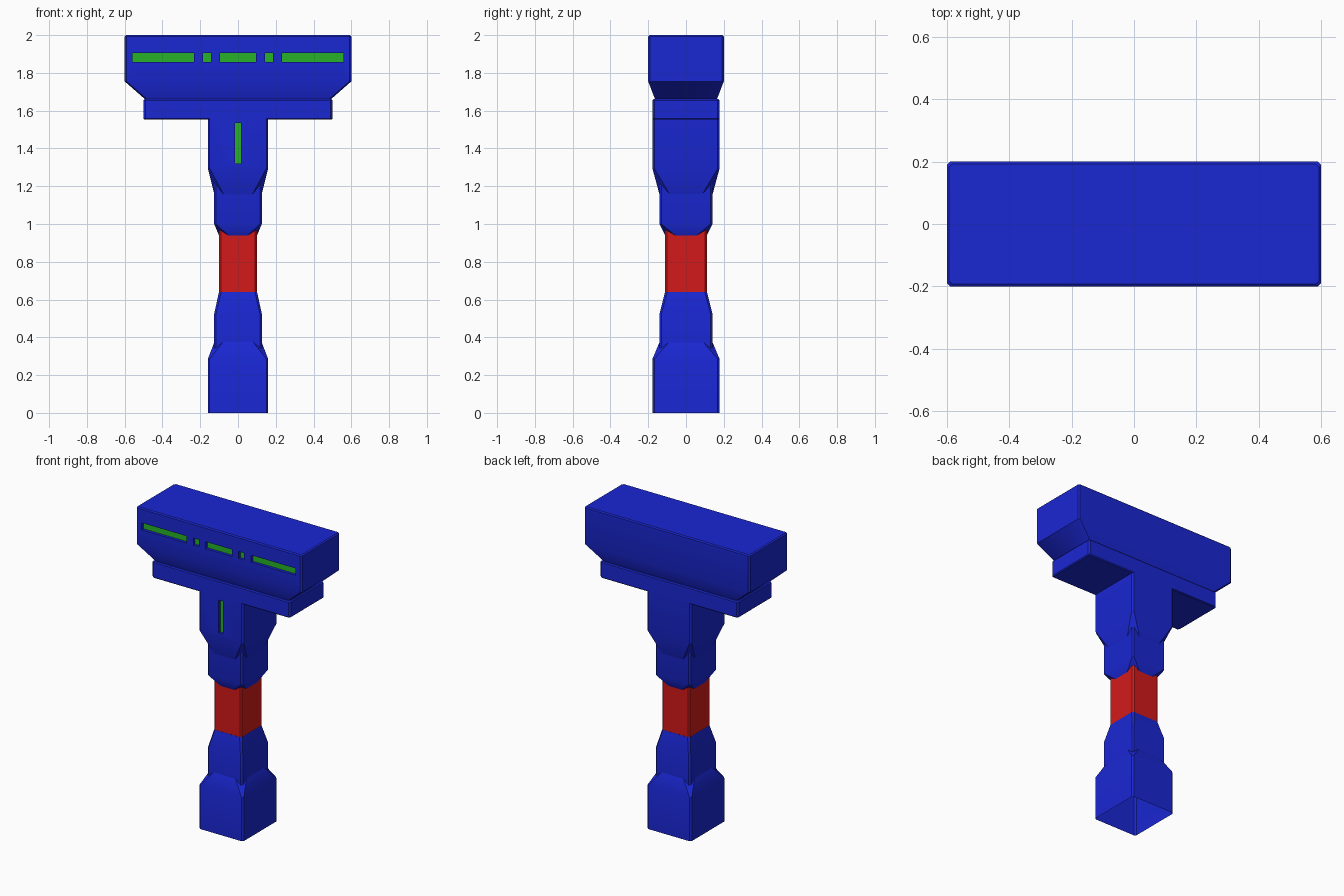
import bpy, bmesh, math

if "Cube" in bpy.data.objects:
    bpy.data.objects.remove(bpy.data.objects["Cube"])


def material(name, color):
    m = bpy.data.materials.new(name)
    m.diffuse_color = (*color, 1)
    m.use_nodes = True
    m.node_tree.nodes["Principled BSDF"].inputs["Base Color"].default_value = m.diffuse_color
    return m


BLUE = material("blue", (0.01, 0.02, 0.65))
RED = material("red", (0.65, 0.01, 0.01))
GREEN = material("green", (0.02, 0.45, 0.02))


def loft(name, rings, mat, cap_bottom=True):
    """Stack of chamfered rectangles, each (half x, half y, chamfer x, chamfer y, z)."""
    bm = bmesh.new()
    loops = []
    for hx, hy, cx, cy, z in rings:
        pts = [(hx, cy - hy), (hx, hy - cy), (hx - cx, hy), (cx - hx, hy),
               (-hx, hy - cy), (-hx, cy - hy), (cx - hx, -hy), (hx - cx, -hy)]
        loops.append([bm.verts.new((x, y, z)) for x, y in pts])
    for a, b in zip(loops, loops[1:]):
        for i in range(8):
            j = (i + 1) % 8
            bm.faces.new((a[i], a[j], b[j], b[i]))
    if cap_bottom:
        bm.faces.new(loops[0][::-1])
    bm.faces.new(loops[-1])
    bmesh.ops.recalc_face_normals(bm, faces=bm.faces)
    me = bpy.data.meshes.new(name)
    bm.to_mesh(me)
    bm.free()
    ob = bpy.data.objects.new(name, me)
    bpy.context.collection.objects.link(ob)
    me.materials.append(mat)
    bpy.ops.object.select_all(action='DESELECT')
    ob.select_set(True)
    bpy.context.view_layer.objects.active = ob
    bpy.ops.object.shade_smooth_by_angle(angle=math.radians(30))
    return ob


def box(name, x0, x1, y0, y1, z0, z1, mat):
    bpy.ops.mesh.primitive_cube_add(size=1, location=((x0 + x1) / 2, (y0 + y1) / 2, (z0 + z1) / 2))
    ob = bpy.context.object
    ob.name = name
    ob.scale = (x1 - x0, y1 - y0, z1 - z0)
    bpy.ops.object.transform_apply(location=False, rotation=False, scale=True)
    ob.data.materials.append(mat)
    return ob


def light_slot(target, name, x0, x1, z0, z1, front):
    """Recess cut into the front face with a green strip on its floor."""
    depth = 0.022
    cutter = box(name + "_cutter", x0, x1, front - 0.05, front + depth, z0, z1, BLUE)
    cutter.hide_render = True
    cutter.hide_viewport = True
    mod = target.modifiers.new(name, 'BOOLEAN')
    mod.operation = 'DIFFERENCE'
    mod.solver = 'EXACT'
    mod.object = cutter
    box(name, x0, x1, front + depth - 0.003, front + depth + 0.01, z0, z1, GREEN)


C = 0.01
# Hammer head with tapered underside, and the collar below it
head = loft("head", [(.48, .16, C, C, 1.65), (.6, .2, C, C, 1.755),
                     (.6, .2, C, C, 1.993), (.593, .193, C, C, 2.0)], BLUE)
loft("collar", [(.494, .172, C, C, 1.552), (.5, .178, C, C, 1.558),
                (.5, .178, C, C, 1.655), (.494, .172, C, C, 1.661)], BLUE)

# Upper handle: wide sleeve, then narrower neck, both with cut corners below
sleeve = loft("upper_sleeve", [(.125, .14, .05, .055, 1.155), (.16, .178, C, C, 1.295),
                               (.16, .178, C, C, 1.6)], BLUE)
loft("upper_neck", [(.1, .11, .05, .055, .938), (.126, .14, C, C, 1.0),
                    (.126, .14, C, C, 1.29)], BLUE)

# Red grip
loft("grip", [(.1, .11, C, C, .55), (.1, .11, C, C, 1.05)], RED)

# Lower handle: neck and open-bottomed base
loft("lower_neck", [(.126, .14, C, C, .29), (.126, .14, C, C, .525),
                    (.101, .111, .012, .012, .64)], BLUE)
loft("base", [(.16, .178, C, C, 0), (.16, .178, C, C, .285),
              (.125, .14, .045, .05, .375)], BLUE, cap_bottom=False)

# Green light slots on the front
light_slot(head, "middle_light", -.095, .095, 1.858, 1.904, -.2)
for side, s in (("left", -1), ("right", 1)):
    for part, a, b in (("long", .234, .558), ("small", .144, .184)):
        x0, x1 = sorted((s * a, s * b))
        light_slot(head, f"{side}_{part}_light", x0, x1, 1.858, 1.904, -.2)
light_slot(sleeve, "sleeve_light", -.016, .016, 1.32, 1.535, -.178)
